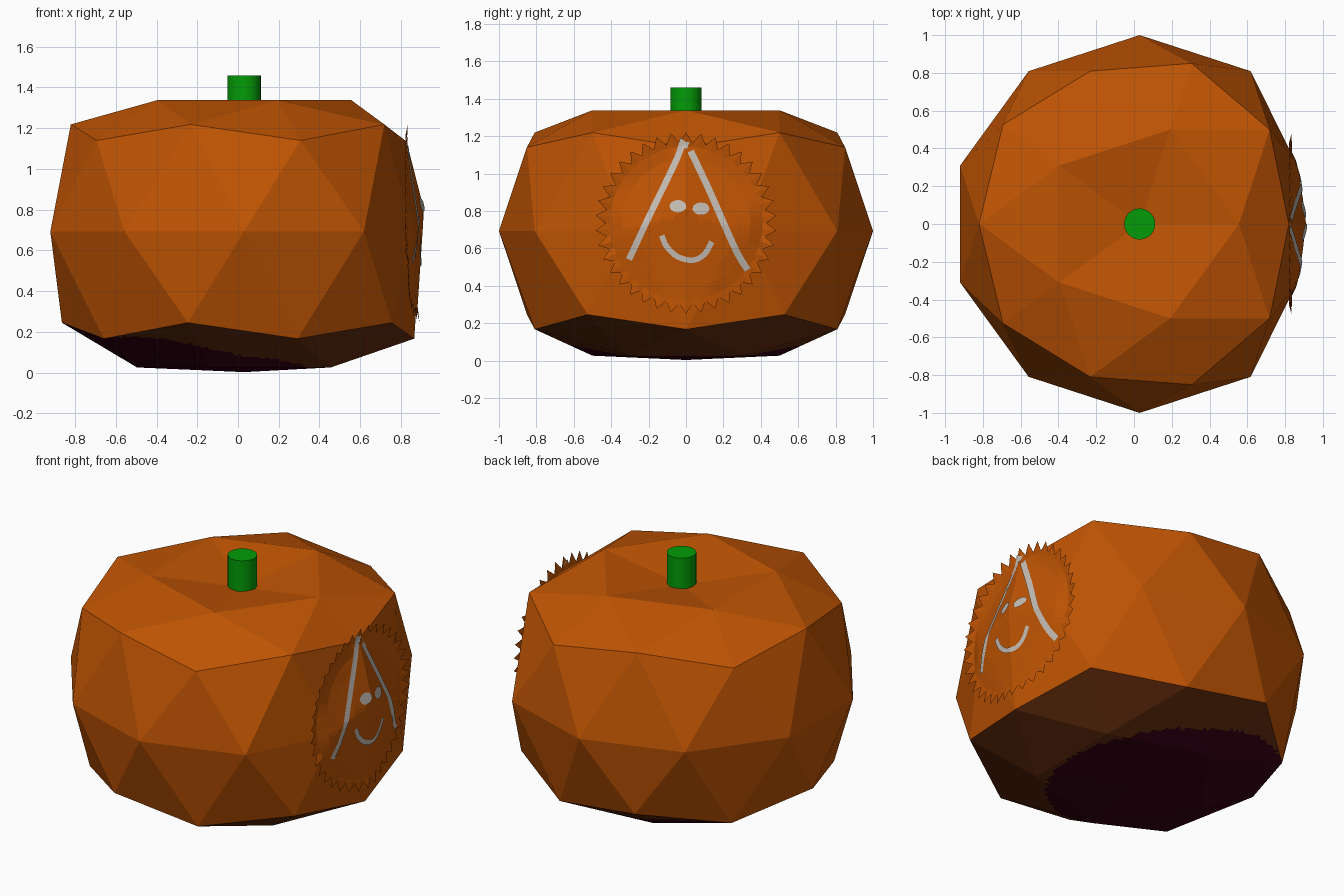
import bpy, bmesh, math
from mathutils import Vector
from mathutils.bvhtree import BVHTree

if "Cube" in bpy.data.objects:
    bpy.data.objects.remove(bpy.data.objects["Cube"])


def mat(name, rgb):
    m = bpy.data.materials.new(name)
    m.diffuse_color = (*rgb, 1)
    m.use_nodes = True
    m.node_tree.nodes["Principled BSDF"].inputs["Base Color"].default_value = m.diffuse_color
    return m


orange = mat("pumpkin_orange", (0.52, 0.088, 0.001))
brown = mat("underside_brown", (0.13, 0.026, 0.004))
dark = mat("underside_maroon", (0.04, 0.0, 0.007))
green = mat("stem_green", (0.001, 0.33, 0.002))
grey = mat("face_grey", (0.55, 0.50, 0.45))


def finish(name, bm, *mats):
    me = bpy.data.meshes.new(name)
    bm.to_mesh(me)
    bm.free()
    ob = bpy.data.objects.new(name, me)
    bpy.context.collection.objects.link(ob)
    for m in mats:
        me.materials.append(m)
    return ob


# Body: faceted ball with flattened ends and a sunken crown
CX, CZ = 0.03, 0.693
bm = bmesh.new()
bmesh.ops.create_icosphere(bm, subdivisions=2, radius=1)
for v in bm.verts:
    x, y, z = v.co
    if z > 0.95:
        z = 0.565
    elif z > 0.8:
        z = 0.645
    elif z < -0.95:
        z = -0.690
    elif z < -0.8:
        z = -0.667
    v.co = (x + CX, y, z + CZ)
    # flattened side that carries the face
    if x > 0.8 and abs(y) < 0.4:
        v.co.x = 0.82 if z > 0.3 else 0.865

# Raised point in the middle of the flattened side
side = [e for e in bm.edges
        if all(v.co.x > 0.8 and abs(v.co.z - CZ) < 0.05 and abs(v.co.y) < 0.4 for v in e.verts)]
new = bmesh.ops.subdivide_edges(bm, edges=side, cuts=1)
for g in new["geom_inner"]:
    if isinstance(g, bmesh.types.BMVert):
        g.co = (0.907, 0, 0.80)
bmesh.ops.triangulate(bm, faces=[f for f in bm.faces if len(f.verts) > 3])
surface = BVHTree.FromBMesh(bm)

# Brown underside with a darker round patch
under = [f for f in bm.faces if max(v.co.z for v in f.verts) < 0.27]
edges = list({e for f in under for e in f.edges})
bmesh.ops.subdivide_edges(bm, edges=edges, cuts=13, use_grid_fill=True)
for f in bm.faces:
    c = f.calc_center_median()
    if max(v.co.z for v in f.verts) < 0.27:
        f.material_index = 2 if math.hypot(c.x + 0.22, c.y) < 0.66 else 1
finish("pumpkin_body", bm, orange, brown, dark)

# Stem
bm = bmesh.new()
bmesh.ops.create_cone(bm, cap_ends=True, segments=32, radius1=0.082, radius2=0.082, depth=0.24)
bmesh.ops.translate(bm, verts=bm.verts, vec=(CX, 0, 1.34))
stem = finish("stem", bm, green)
bpy.context.view_layer.objects.active = stem
stem.select_set(True)
bpy.ops.object.shade_smooth_by_angle(angle=math.radians(40))


def drape(y, z, lift):
    """Point on the flattened side, slightly above the body."""
    hit = surface.ray_cast(Vector((3, y, z)), Vector((-1, 0, 0)))[0]
    return Vector((max(hit.x if hit else 0, 0.815) + lift, y, z))


def disc(name, y, z, radii, n, edge, lift, tip_lift, m):
    """Draped disc: inner rings at the given scales of the edge function."""
    bm = bmesh.new()
    mid = bm.verts.new(drape(y, z, lift))
    prev = None
    for s in radii:
        ring = []
        for i in range(n):
            a = 2 * math.pi * i / n
            ry, rz = edge(i, s)
            ring.append(bm.verts.new(drape(y + ry * math.cos(a), z + rz * math.sin(a),
                                           tip_lift if s == 1 and i % 2 else lift)))
        for i in range(n):
            j = (i + 1) % n
            if prev:
                bm.faces.new((prev[i], ring[i], ring[j], prev[j]))
            else:
                bm.faces.new((mid, ring[i], ring[j]))
        prev = ring
    finish(name, bm, m)


def saw(i, s):
    r = (0.485 if i % 2 else 0.43) if s == 1 else 0.43 * s
    return r, r


# Saw-edged round plate
disc("saw_edged_plate", 0, 0.735, [0.16, 0.32, 0.48, 0.64, 0.8, 0.95, 1], 76, saw, 0.006, 0.02, orange)


def stroke(name, pts, width, steps=8):
    """Thin ribbon following a smooth (y, z) path over the plate."""
    p = [Vector(q) for q in pts]
    p = [2 * p[0] - p[1]] + p + [2 * p[-1] - p[-2]]
    path = []
    for a, b, c, d in zip(p, p[1:], p[2:], p[3:]):
        for k in range(steps):
            t = k / steps
            path.append(0.5 * (2 * b + (c - a) * t + (2 * a - 5 * b + 4 * c - d) * t * t
                               + (3 * b - a - 3 * c + d) * t ** 3))
    path.append(p[-2])
    bm = bmesh.new()
    prev = None
    for i, q in enumerate(path):
        d = (path[min(i + 1, len(path) - 1)] - path[max(i - 1, 0)]).normalized()
        off = Vector((-d.y, d.x)) * width / 2
        row = [bm.verts.new(drape(*(q + s * off), 0.011)) for s in (1, 0, -1)]
        if prev:
            for k in (0, 1):
                bm.faces.new((prev[k], prev[k + 1], row[k + 1], row[k]))
        prev = row
    finish(name, bm, grey)


# Painted hat lines, smile and eyes
stroke("hat_line_left", [(-0.305, 0.54), (-0.20, 0.765), (-0.10, 0.97), (-0.04, 1.10), (-0.015, 1.185)], 0.034)
stroke("hat_line_top", [(-0.03, 1.165), (0.012, 1.15)], 0.04)
stroke("hat_line_right", [(0.025, 1.12), (0.12, 0.92), (0.23, 0.67), (0.285, 0.555), (0.33, 0.485)], 0.036)
stroke("smile", [(-0.13, 0.668), (-0.10, 0.605), (-0.04, 0.553), (0.04, 0.537),
                 (0.10, 0.57), (0.138, 0.635)], 0.03)
for name, ey, ez in (("eye_left", -0.043, 0.825), ("eye_right", 0.08, 0.812)):
    disc(name, ey, ez, [0.5, 1], 16, lambda i, s: (0.045 * s, 0.033 * s), 0.012, 0.012, grey)
